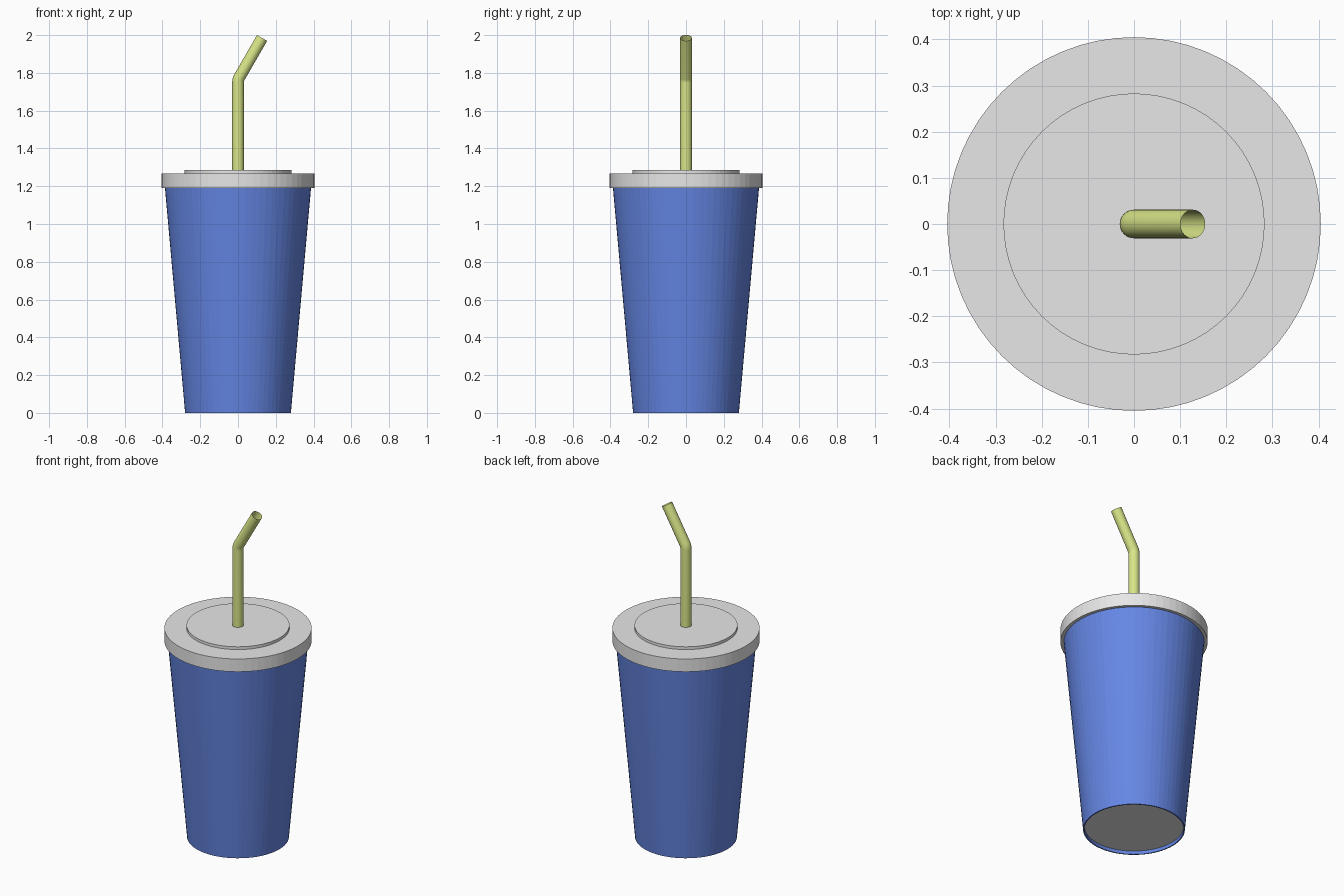
import bpy, bmesh, math

if "Cube" in bpy.data.objects:
    bpy.data.objects.remove(bpy.data.objects["Cube"])

SEG = 64


def material(name, rgb):
    m = bpy.data.materials.new(name)
    m.diffuse_color = (*rgb, 1)
    m.use_nodes = True
    m.node_tree.nodes["Principled BSDF"].inputs["Base Color"].default_value = m.diffuse_color
    return m


blue = material("cup_blue", (0.13, 0.242, 0.775))
grey = material("light_grey", (0.8, 0.8, 0.8))
lime = material("straw_lime", (0.70, 0.79, 0.25))


def finish(name, bm, mats, smooth=None):
    me = bpy.data.meshes.new(name)
    bm.to_mesh(me)
    bm.free()
    ob = bpy.data.objects.new(name, me)
    bpy.context.collection.objects.link(ob)
    for m in mats:
        me.materials.append(m)
    if smooth:
        bpy.context.view_layer.objects.active = ob
        ob.select_set(True)
        bpy.ops.object.shade_smooth_by_angle(angle=math.radians(smooth))
        ob.select_set(False)
    return ob


def bridge(bm, a, b):
    """Join two rings with quads, or a fan where one ring is a single point."""
    n = max(len(a), len(b))
    for j in range(n):
        k = (j + 1) % n
        if len(a) == 1:
            bm.faces.new((a[0], b[k], b[j]))
        elif len(b) == 1:
            bm.faces.new((a[j], a[k], b[0]))
        else:
            bm.faces.new((a[j], a[k], b[k], b[j]))


def lathe(profile):
    bm = bmesh.new()
    rings = []
    for r, z in profile:
        n = SEG if r > 0 else 1
        rings.append([bm.verts.new((r * math.cos(math.tau * j / n),
                                    r * math.sin(math.tau * j / n), z)) for j in range(n)])
    for a, b in zip(rings, rings[1:]):
        bridge(bm, a, b)
    return bm


# Tapered cup with a recessed grey base
bm = lathe([(0, 0.02), (0.273, 0.02), (0.273, 0), (0.28, 0), (0.392, 1.25)])
for f in bm.faces:
    f.material_index = 1 if abs(f.calc_center_median().z - 0.02) < 1e-4 else 0
finish("cup", bm, [blue, grey])

# Lid with overhanging rim and raised centre
bm = lathe([(0.38, 1.19), (0.405, 1.19), (0.405, 1.268), (0.283, 1.268),
            (0.283, 1.285), (0, 1.285)])
finish("lid", bm, [grey])

# Bent open straw: stations are (x, z, tilt)
R, BEND, KINK, TILT = 0.031, 0.06, 1.764, math.radians(30)
start = KINK - BEND * math.tan(TILT / 2)
stations = [(0, 1.25, 0)]
for i in range(5):
    a = TILT * i / 4
    stations.append((BEND * (1 - math.cos(a)), start + BEND * math.sin(a), a))
stations.append((0.1275, 1.985, TILT))
bm = bmesh.new()
rings = []
for x, z, a in stations:
    rings.append([bm.verts.new((x + R * math.cos(t) * math.cos(a), R * math.sin(t),
                                z - R * math.cos(t) * math.sin(a)))
                  for t in (math.tau * j / 32 for j in range(32))])
for a, b in zip(rings, rings[1:]):
    bridge(bm, a, b)
finish("straw", bm, [lime], smooth=40)
